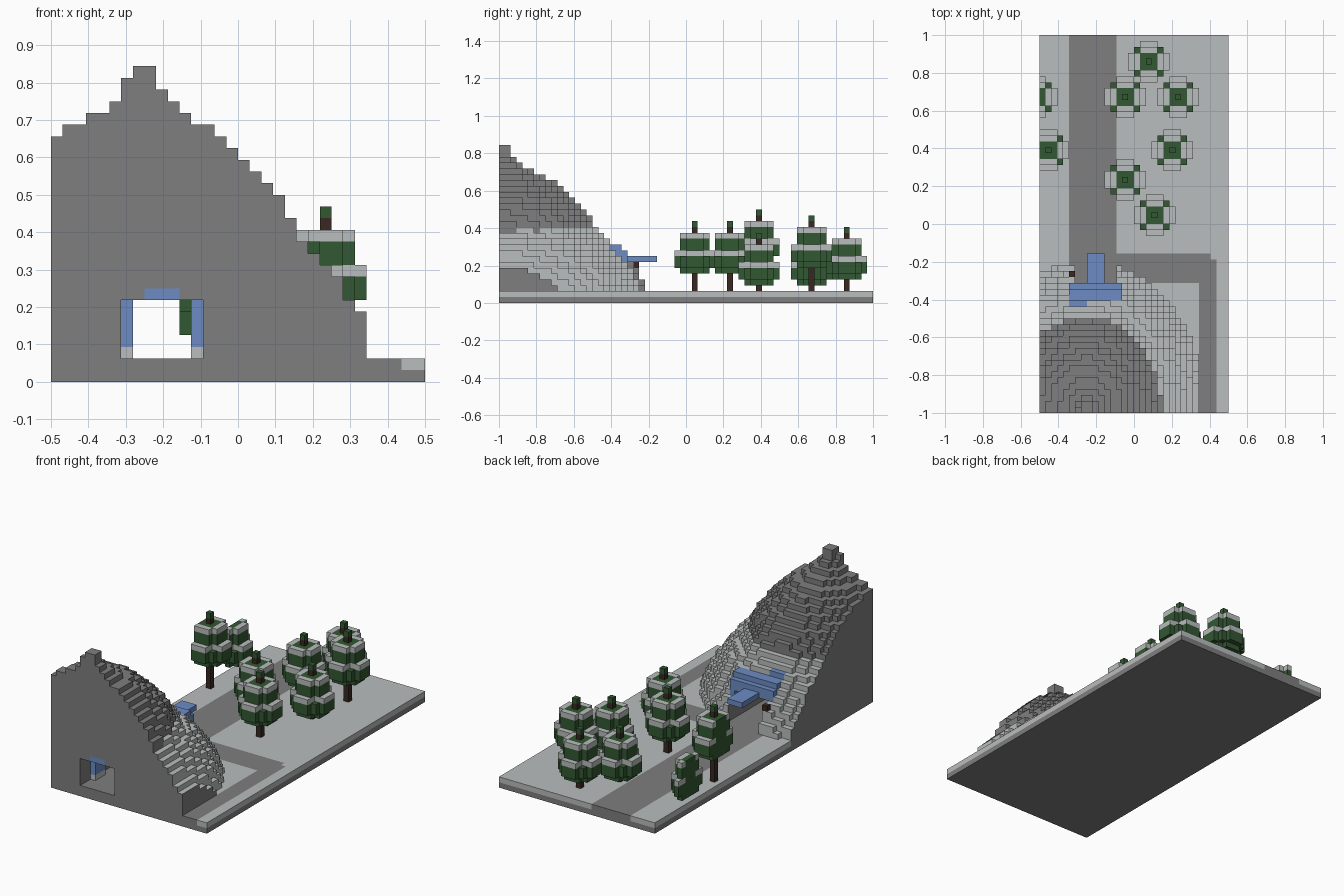
import bpy
import bmesh
import math

V = 1 / 32            # edge of one block
NX, NY = 32, 64       # plan size in blocks

cube = bpy.data.objects.get("Cube")
if cube:
    bpy.data.objects.remove(cube)


def material(name, rgb):
    m = bpy.data.materials.new(name)
    m.use_nodes = True
    m.diffuse_color = (*rgb, 1)
    m.node_tree.nodes["Principled BSDF"].inputs["Base Color"].default_value = (*rgb, 1)
    return m


ROCK, SNOW, GREEN, BLUE, BROWN = range(5)
MATS = [
    material("rock grey", (.21, .21, .21)),
    material("snow grey", (.49, .51, .51)),
    material("pine green", (.032, .095, .032)),
    material("steel blue", (.15, .26, .55)),
    material("bark brown", (.04, .022, .015)),
]


def block_object(name, cells, rule=None):
    """Mesh the exposed faces of a set of coloured blocks."""
    bm = bmesh.new()
    corners = {}

    def vert(p):
        if p not in corners:
            corners[p] = bm.verts.new((p[0] * V - .5, p[1] * V - 1, p[2] * V))
        return corners[p]

    for cell, mat in cells.items():
        for axis in range(3):
            u, w = (axis + 1) % 3, (axis + 2) % 3
            for side in (0, 1):
                near = list(cell)
                near[axis] += 2 * side - 1
                if tuple(near) in cells:
                    continue
                loop = []
                for du, dw in ((0, 0), (1, 0), (1, 1), (0, 1)):
                    p = list(cell)
                    p[axis] += side
                    p[u] += du
                    p[w] += dw
                    loop.append(vert(tuple(p)))
                face = bm.faces.new(loop if side else loop[::-1])
                face.material_index = rule(cell, mat, axis, side) if rule else mat
    mesh = bpy.data.meshes.new(name)
    bm.to_mesh(mesh)
    bm.free()
    for m in MATS:
        mesh.materials.append(m)
    ob = bpy.data.objects.new(name, mesh)
    bpy.context.collection.objects.link(ob)
    return ob


def box(xs, ys, zs, mat):
    return {(i, j, k): mat for i in range(*xs) for j in range(*ys) for k in range(*zs)}


# Mountain height as a curve of the distance from the peak
SLOPE = [(0, .844), (.05, .83), (.1, .77), (.2, .71), (.3, .68), (.4, .63), (.5, .56),
         (.58, .51), (.65, .43), (.73, .36), (.83, .3), (.9, .24), (.98, .17), (1.06, .06)]


def height(i, j):
    x, y = (i + .5) * V - .5, j * V - 1
    dx = abs(x + .25) / (.6 if x > -.25 else .65)
    d = math.hypot(dx, y / .75 + 1 / .75)
    for (a, ha), (b, hb) in zip(SLOPE, SLOPE[1:]):
        if d <= b:
            return round((ha + (hb - ha) * (d - a) / (b - a)) / V)
    return 0


def in_tunnel(i, k):
    return 6 <= i <= 12 and 2 <= k <= 6


EDGE = 27             # the mountain is cut off at the road
tops = {(i, j): height(i, j) for i in range(EDGE) for j in range(30)}

# Portal and canopy
portal = box((5, 14), (20, 22), (5, 9), BLUE)
portal.update(box((5, 14), (19, 21), (8, 10), BLUE))
portal.update(box((5, 8), (18, 19), (9, 11), BLUE))
portal.update(box((8, 11), (22, 27), (7, 8), BLUE))
portal = {c: m for c, m in portal.items() if not in_tunnel(c[0], c[2])}
block_object("tunnel_portal", portal)

# Mountain with tunnel
mountain = {(i, j, k): ROCK for (i, j), h in tops.items() for k in range(2, h)
            if not in_tunnel(i, k) and (i, j, k) not in portal}
mountain.update(box((8, 11), (0, 1), (7, 8), BLUE))


def mountain_rule(cell, mat, axis, side):
    i, j, k = cell
    cut_face = (axis == 1 and side == 0) or (axis == 0 and (i, side) in ((0, 0), (EDGE - 1, 1)))
    if mat == BLUE:
        return BLUE if axis == 1 else ROCK
    if cut_face or in_tunnel(i, k - 1) and axis == 2 and side == 0:
        return ROCK
    if 5 <= i <= 13 and k < 7 and axis == 0:
        return ROCK
    return SNOW if tops[i, j] < 14 else ROCK


block_object("mountain", mountain, mountain_rule)

# Tunnel columns on snowy footings
for side, i in (("right", 6), ("left", 12)):
    column = box((i, i + 1), (3, 6), (3, 7), BLUE)
    column.update(box((i, i + 1), (3, 6), (2, 3), SNOW))
    block_object("tunnel_column_" + side, column)

block_object("portal_post", box((5, 6), (23, 24), (2, 7), BROWN))


# Ground slab: rock below, snow and road above
def ground_colour(i, j):
    straight = 5 <= i <= 12 and j >= 22 or 6 <= i <= 12
    branch = 22 <= j <= 26 and 5 <= i <= 29 and (i, j) != (29, 26)
    side_road = 27 <= i <= 29 and j < 26
    covered = tops.get((i, j), 0) > 2
    return ROCK if straight or branch or side_road or covered else SNOW


ground = box((0, NX), (0, NY), (0, 1), ROCK)
ground.update({(i, j, 1): ground_colour(i, j) for i in range(NX) for j in range(NY)})
block_object("ground", ground)


# Pine trees: layers listed from the tip down as (reach, colour)
LAYERS = [(0, GREEN), (0, BROWN), (2, SNOW), (2, GREEN), (2, GREEN),
          (3, SNOW), (3, GREEN), (3, GREEN), (2, GREEN)]


def pine(name, ci, cj, top):
    cells = {(ci, cj, k): BROWN for k in range(2, top)}
    for n, (reach, mat) in enumerate(LAYERS):
        for a in range(-reach, reach + 1):
            for b in range(-reach, reach + 1):
                dist = abs(a) + abs(b)
                if dist > reach + 1 or (mat == SNOW and abs(a) == abs(b) == 2):
                    continue
                core = mat == SNOW and max(abs(a), abs(b)) <= 1
                cells[ci + a, cj + b, top - 1 - n] = GREEN if core else mat
    block_object(name, {c: m for c, m in cells.items() if c[0] >= 0})


TREES = [(18, 59, 13), (14, 53, 12), (23, 53, 15), (1, 44, 16),
         (22, 44, 12), (14, 39, 14), (19, 33, 14), (-1, 53, 12)]
for n, (i, j, top) in enumerate(TREES):
    pine(f"pine_tree_{n + 1}", i, j, top)
